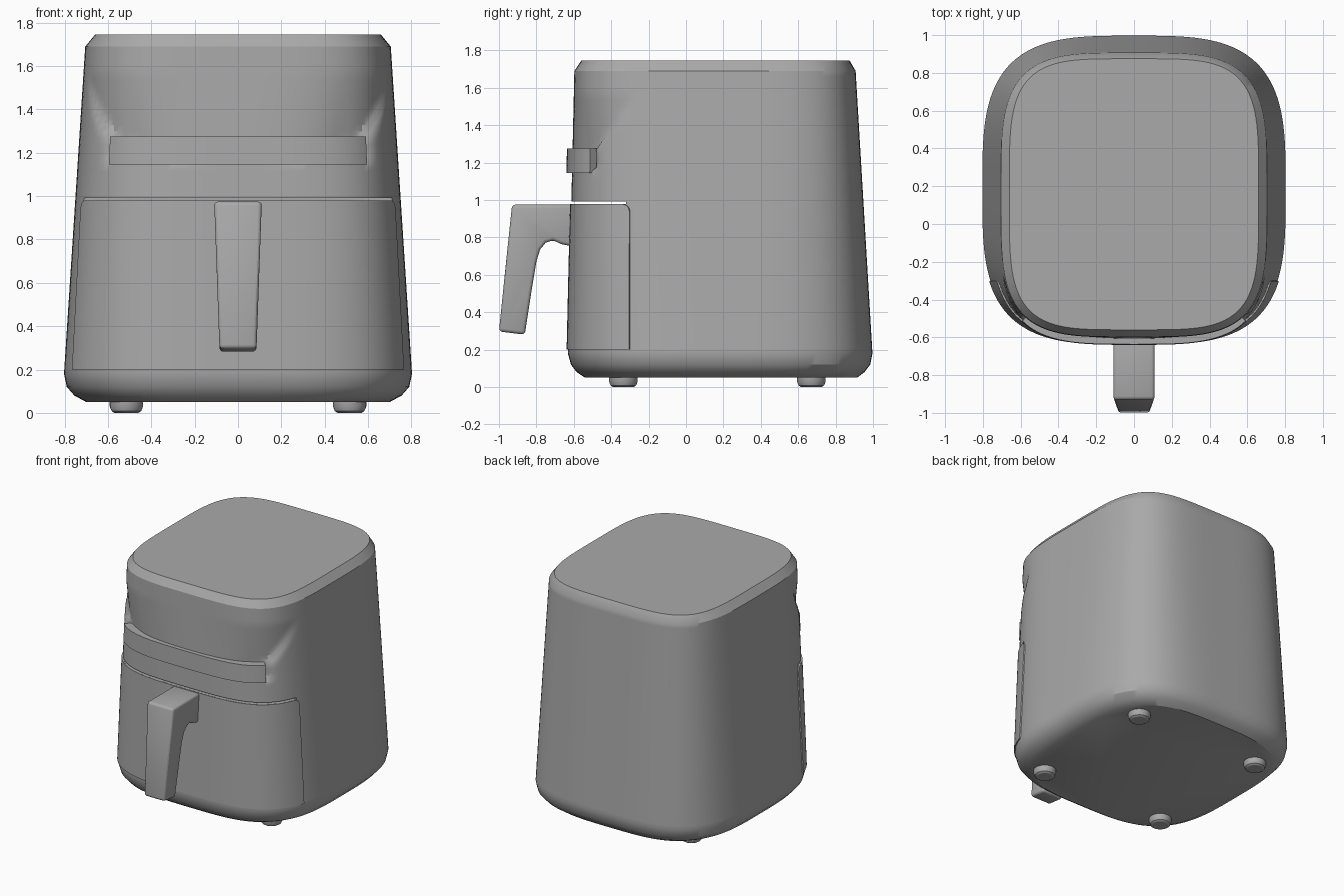
import bpy, bmesh, math
from mathutils import Vector

cube = bpy.data.objects.get("Cube")
if cube:
    bpy.data.objects.remove(cube, do_unlink=True)

grey = bpy.data.materials.new("plain grey")
grey.use_nodes = True
grey.diffuse_color = (0.4, 0.4, 0.4, 1)
grey.node_tree.nodes["Principled BSDF"].inputs["Base Color"].default_value = (0.4, 0.4, 0.4, 1)

# Body levels: height, half width, front y, back y, corner squareness
LEVELS = [
    (0.05, 0.70, -0.54, 0.915, 3.4),
    (0.08, 0.755, -0.585, 0.955, 3.4),
    (0.12, 0.79, -0.615, 0.985, 3.4),
    (0.18, 0.803, -0.632, 0.997, 3.4),
    (1.69, 0.705, -0.597, 0.907, 3.9),
    (1.745, 0.66, -0.56, 0.875, 4.2),
]


def surface(angle, z, offset=0.0):
    """Point on the tapered rounded-square shell."""
    for a, b in zip(LEVELS, LEVELS[1:]):
        if z <= b[0]:
            break
    k = (z - a[0]) / (b[0] - a[0])
    half, front, back, n = [p + (q - p) * k for p, q in zip(a[1:], b[1:])]
    c, s = math.cos(angle), math.sin(angle)
    r = (abs(c) ** n + abs(s) ** n) ** (-1 / n)
    depth = (back - front) / 2
    return Vector(((half + offset) * r * c,
                   (front + back) / 2 + (depth + offset) * r * s, z))


def finish(name, bm, bevel=0.0, smooth=True):
    bmesh.ops.recalc_face_normals(bm, faces=bm.faces[:])
    mesh = bpy.data.meshes.new(name)
    bm.to_mesh(mesh)
    bm.free()
    mesh.materials.append(grey)
    obj = bpy.data.objects.new(name, mesh)
    bpy.context.scene.collection.objects.link(obj)
    bpy.ops.object.select_all(action='DESELECT')
    obj.select_set(True)
    bpy.context.view_layer.objects.active = obj
    if bevel:
        mod = obj.modifiers.new("rounding", 'BEVEL')
        mod.width, mod.segments = bevel, 3
        mod.limit_method, mod.angle_limit = 'ANGLE', math.radians(40)
        bpy.ops.object.modifier_apply(modifier=mod.name)
    if smooth:
        bpy.ops.object.shade_smooth_by_angle(angle=math.radians(30))
    return obj


def loft(name, rings, **options):
    """Join closed rings of points and cap both ends."""
    bm = bmesh.new()
    rows = [[bm.verts.new(p) for p in ring] for ring in rings]
    count = len(rows[0])
    for low, high in zip(rows, rows[1:]):
        for i in range(count):
            j = (i + 1) % count
            bm.faces.new((low[i], low[j], high[j], high[i]))
    bm.faces.new(rows[0])
    bm.faces.new(rows[-1])
    return finish(name, bm, **options)


def recess(p):
    """Depth of the wedge hollow at each upper front corner."""
    if not 1.15 < p.z < 1.57:
        return 0.0
    edge = -0.48 + 0.19 * min(1, max(0, (p.z - 1.27) / 0.25))
    inside = min(1, max(0, (edge - p.y) / 0.03))
    return 0.035 * (1.57 - p.z) / 0.3 * inside * min(1, abs(p.x) / 0.5) ** 2


def body_point(angle, z):
    p = surface(angle, z)
    return surface(angle, z, -min(recess(p), 0.035))


# Main body
heights = [l[0] for l in LEVELS[:4]]
heights += [0.18 + (1.69 - 0.18) * i / 50 for i in range(1, 51)] + [1.745]
SIDES = 180
body = loft("body", [[body_point(2 * math.pi * i / SIDES, z) for i in range(SIDES)]
                     for z in heights], smooth=False)

# Thin gap above the drawer
bm = bmesh.new()
bmesh.ops.create_cube(bm, size=1)
bmesh.ops.scale(bm, vec=(2, 0.6, 0.013), verts=bm.verts)
bmesh.ops.translate(bm, vec=(0, -0.62, 0.986), verts=bm.verts)
cutter = finish("gap_cutter", bm, smooth=False)
cutter.hide_render = True
bpy.ops.object.select_all(action='DESELECT')
body.select_set(True)
bpy.context.view_layer.objects.active = body
cut = body.modifiers.new("gap", 'BOOLEAN')
cut.operation, cut.solver, cut.object = 'DIFFERENCE', 'EXACT', cutter
bpy.ops.object.modifier_apply(modifier=cut.name)
bpy.data.objects.remove(cutter, do_unlink=True)
bpy.ops.object.shade_smooth_by_angle(angle=math.radians(30))


def front_patch(name, half_angle, low, high, offset, end_offset, corner=0.0):
    """Curved plate standing slightly proud of the front of the body."""
    rings, steps, rows = [], 80, 8
    # extra columns close to both ends shape the rounded upper corners
    ends = [0.95, 0.97, 0.985, 0.995, 1]
    fractions = [-f for f in reversed(ends)]
    fractions += [-0.93 + 1.86 * i / steps for i in range(steps + 1)] + ends
    for f in fractions:
        angle = math.radians(-90 + half_angle * f)
        near_end = min(1, max(0, (abs(f) - 0.95) / 0.05))
        top = high - corner * (1 - math.sqrt(1 - near_end ** 2))
        out = offset + (end_offset - offset) * abs(f) ** 3
        ring = [surface(angle, low, -0.045)]
        ring += [surface(angle, low + (top - low) * i / rows, out) for i in range(rows + 1)]
        ring.append(surface(angle, top, -0.045))
        rings.append(ring)
    loft(name, rings)


front_patch("drawer_front", 58, 0.2, 0.979, 0.007, 0.007, corner=0.04)
front_patch("trim_band", 42.5, 1.145, 1.275, 0.03, 0.012)

# Drawer handle: side profile swept across its width, narrowing downwards
profile = [(-0.60, 0.975), (-0.93, 0.975), (-0.965, 0.64), (-1.0, 0.297),
           (-0.862, 0.28), (-0.825, 0.52), (-0.80, 0.67), (-0.78, 0.735),
           (-0.75, 0.772), (-0.71, 0.785), (-0.67, 0.765), (-0.60, 0.75)]
loft("handle", [[(side * (0.085 + 0.025 * (z - 0.28) / 0.7), y, z) for y, z in profile]
                for side in (-1, 1)], bevel=0.018)

# Bracket joining handle and drawer
bm = bmesh.new()
bmesh.ops.create_cube(bm, size=1)
bmesh.ops.scale(bm, vec=(0.212, 0.08, 0.13), verts=bm.verts)
bmesh.ops.translate(bm, vec=(0, -0.625, 0.905), verts=bm.verts)
finish("handle_bracket", bm, bevel=0.012)

# Four round feet
for x, side in ((0.515, "left"), (-0.515, "right")):
    for y, end in ((-0.335, "front"), (0.67, "back")):
        rings = [[(x + r * math.cos(math.tau * i / 32), y + r * math.sin(math.tau * i / 32), z)
                  for i in range(32)]
                 for r, z in ((0.055, 0.0), (0.068, 0.008), (0.077, 0.03), (0.077, 0.06))]
        loft(f"{end}_{side}_foot", rings)
